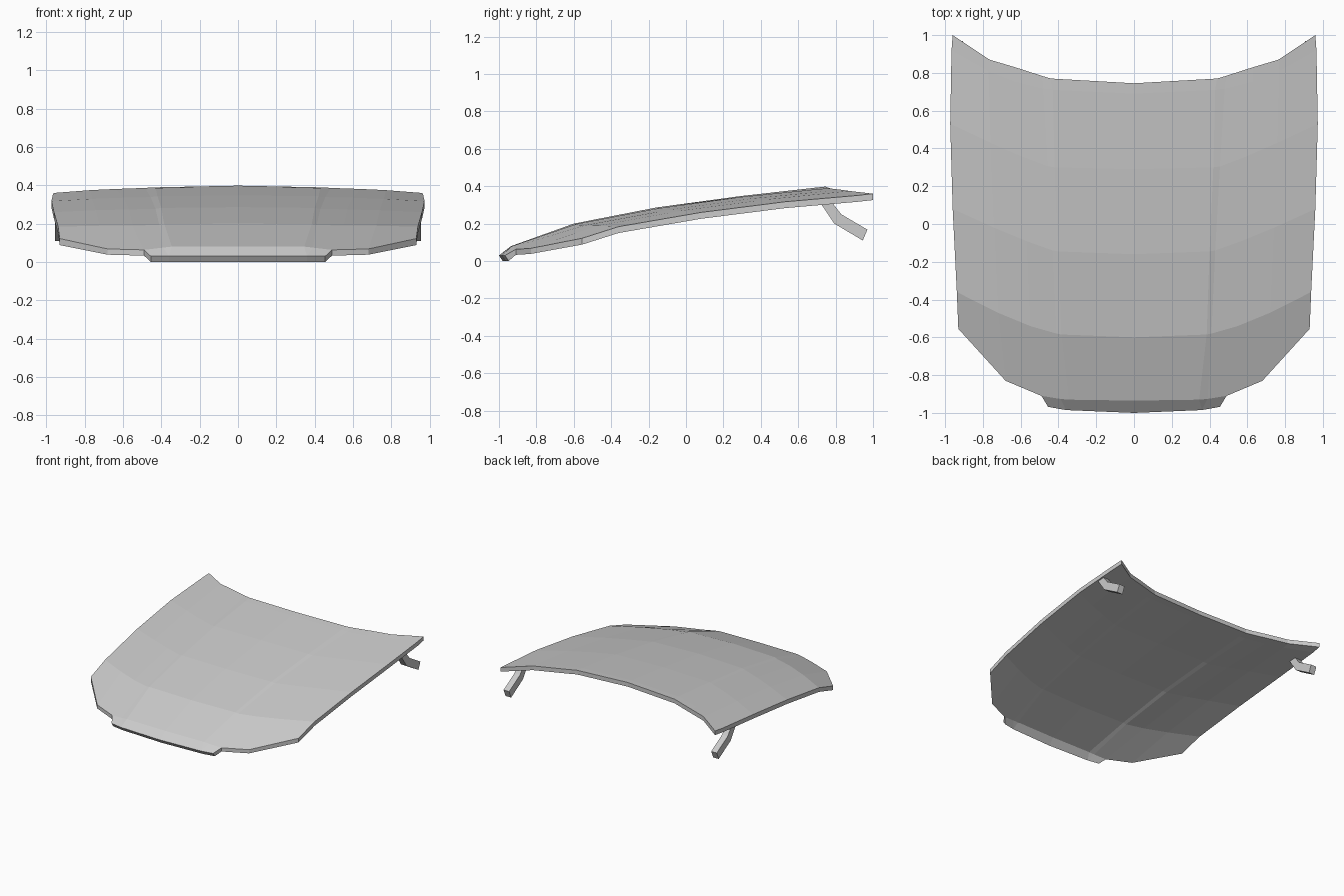
import bpy, bmesh

if "Cube" in bpy.data.objects:
    bpy.data.objects.remove(bpy.data.objects["Cube"])


def finish(bm, name):
    """Turn half of a part into an object mirrored across x = 0."""
    bmesh.ops.recalc_face_normals(bm, faces=bm.faces)
    mesh = bpy.data.meshes.new(name)
    bm.to_mesh(mesh)
    bm.free()
    ob = bpy.data.objects.new(name, mesh)
    bpy.context.collection.objects.link(ob)
    mod = ob.modifiers.new("mirror", 'MIRROR')
    mod.use_clip = True
    return ob


# Right half of the panel skin: cross-sections from nose to rear, centre to side
sections = [
    [(0, -1.0, .03), (.36, -.985, .03), (.455, -.968, .03)],
    [(0, -.935, .08), (.345, -.93, .08), (.39, -.926, .075), (.49, -.91, .063),
     (.68, -.83, .068), (.93, -.555, .122)],
    [(0, -.6, .2), (.385, -.585, .198), (.41, -.58, .192), (.55, -.54, .191),
     (.72, -.47, .189), (.938, -.36, .184)],
    [(0, -.16, .286), (.40, -.145, .282), (.43, -.14, .277), (.57, -.09, .274),
     (.74, -.02, .27), (.96, .08, .26)],
    [(0, .29, .347), (.42, .30, .343), (.455, .305, .338), (.60, .36, .335),
     (.76, .43, .329), (.973, .53, .317)],
    [(0, .69, .392), (.43, .71, .385), (.48, .716, .38), (.63, .755, .374),
     (.77, .81, .368), (.966, .92, .351)],
    [(0, .745, .398), (.44, .77, .389), (.49, .785, .386), (.63, .83, .381),
     (.765, .87, .375), (.96, 1.0, .36)],
]
bm = bmesh.new()
rows = [[bm.verts.new(p) for p in row] for row in sections]
for lo, hi in zip(rows[1:], rows[2:]):
    for i in range(5):
        bm.faces.new((lo[i], lo[i + 1], hi[i + 1], hi[i]))

# Narrow folded nose lip
nose, front = rows[0], rows[1]
bm.faces.new((nose[0], nose[1], front[1], front[0]))
bm.faces.new((nose[1], front[2], front[1]))
bm.faces.new((nose[1], nose[2], front[3], front[2]))

# Underside and rim, left open on the mirror plane
out = bmesh.ops.extrude_face_region(bm, geom=bm.faces[:], use_keep_orig=True)
for v in (g for g in out["geom"] if isinstance(g, bmesh.types.BMVert)):
    v.co.z -= .03 if v.co.y < -.8 else .034
    if v.co.y < -.95:
        v.co.y += .02
inner = [f for f in bm.faces if all(abs(v.co.x) < 1e-4 for v in f.verts)]
bmesh.ops.delete(bm, geom=inner, context='FACES_ONLY')
finish(bm, "hood_panel")

# Bent hinge arms under the rear corners
profile = [(.72, .308), (.785, .308), (.83, .25), (.97, .168), (.945, .11), (.793, .20)]
bm = bmesh.new()
a, b = ([bm.verts.new((x, y, z)) for y, z in profile] for x in (.905, .955))
for i in range(6):
    j = (i + 1) % 6
    bm.faces.new((a[i], a[j], b[j], b[i]))
for s in (a, b):
    bm.faces.new((s[0], s[1], s[2], s[5]))
    bm.faces.new((s[2], s[3], s[4], s[5]))
finish(bm, "hinge_arms")
